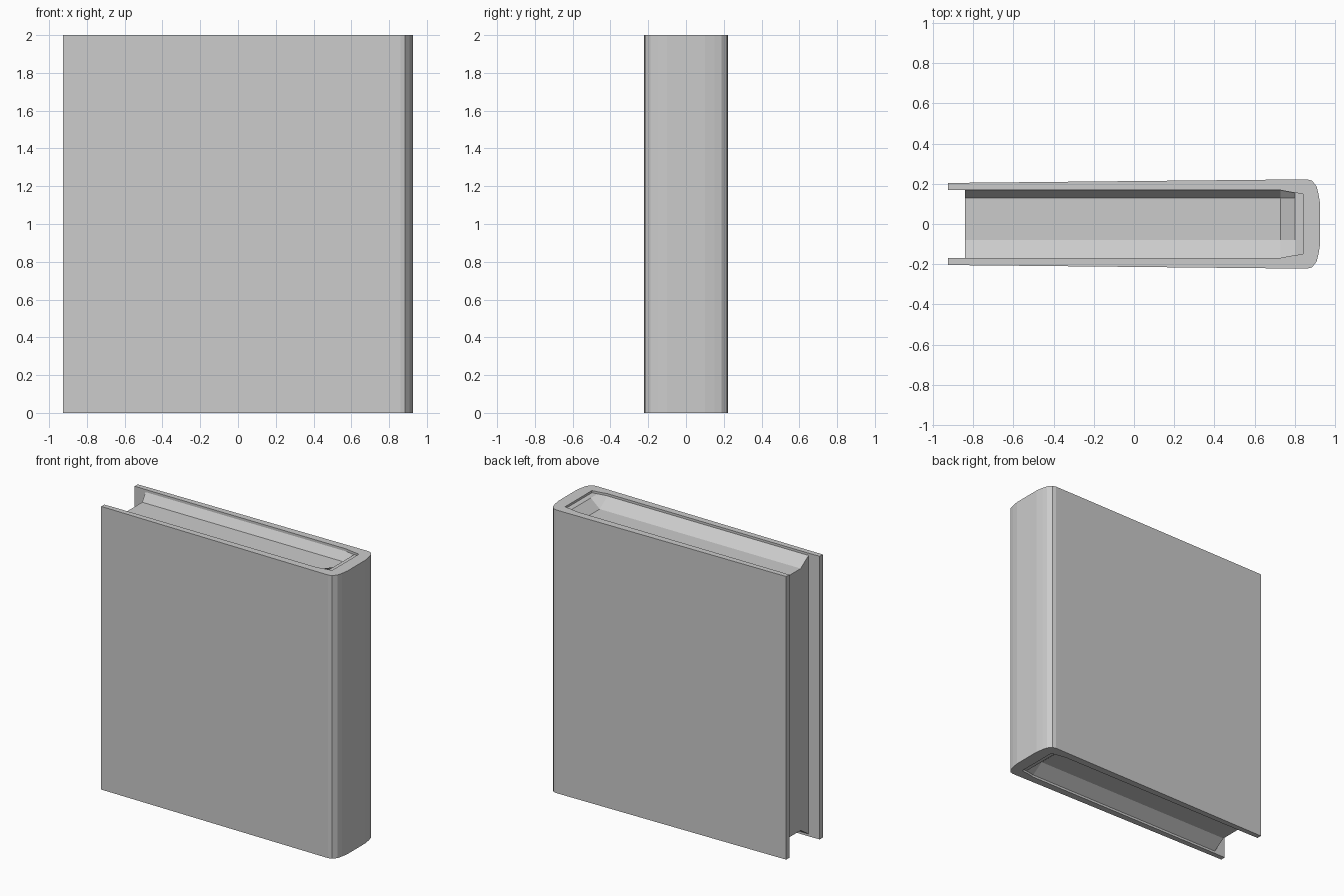
import bpy, bmesh

if "Cube" in bpy.data.objects:
    bpy.data.objects.remove(bpy.data.objects["Cube"])


def loft(name, sections, bevel=0.0):
    """Join matching closed rings of points into a capped solid."""
    bm = bmesh.new()
    rings = [[bm.verts.new(p) for p in ring] for ring in sections]
    n = len(rings[0])
    for a, b in zip(rings, rings[1:]):
        for i in range(n):
            j = (i + 1) % n
            bm.faces.new((a[i], a[j], b[j], b[i]))
    bm.faces.new(rings[0])
    bm.faces.new(rings[-1])
    bmesh.ops.recalc_face_normals(bm, faces=bm.faces)
    mesh = bpy.data.meshes.new(name)
    bm.to_mesh(mesh)
    bm.free()
    ob = bpy.data.objects.new(name, mesh)
    bpy.context.collection.objects.link(ob)
    return ob


# Cover: paired (outer, inner) plan points from fore edge round to the spine centre
half = [
    ((-0.926, 0.204), (-0.926, 0.17)),
    ((-0.84, 0.205), (-0.84, 0.168)),
    ((0.74, 0.221), (0.73, 0.168)),
    ((0.86, 0.222), (0.80, 0.155)),
    ((0.885, 0.216), (0.84, 0.15)),
    ((0.908, 0.188), (0.84, 0.14)),
    ((0.918, 0.15), (0.84, 0.12)),
    ((0.926, 0.10), (0.84, 0.09)),
]
pairs = half + [((o[0], -o[1]), (i[0], -i[1])) for o, i in reversed(half)]
cover = loft("cover", [[(o[0], o[1], 0), (i[0], i[1], 0),
                        (i[0], i[1], 2), (o[0], o[1], 2)] for o, i in pairs])


# Page block: dished top and bottom that close up flush toward the spine
def page_ring(x, half_width, dip):
    rim = 0.015
    ys = (-half_width, -0.08, 0.13, half_width)
    depth = (rim, rim + dip, rim + dip, rim)
    top = [(x, y, 2 - d) for y, d in zip(ys, depth)]
    bottom = [(x, y, d) for y, d in zip(ys, depth)]
    return top + bottom[::-1]


pages = loft("pages", [page_ring(-0.84, 0.17, 0.06),
                       page_ring(0.73, 0.17, 0.06),
                       page_ring(0.80, 0.157, 0.0),
                       page_ring(0.842, 0.152, 0.0)])
